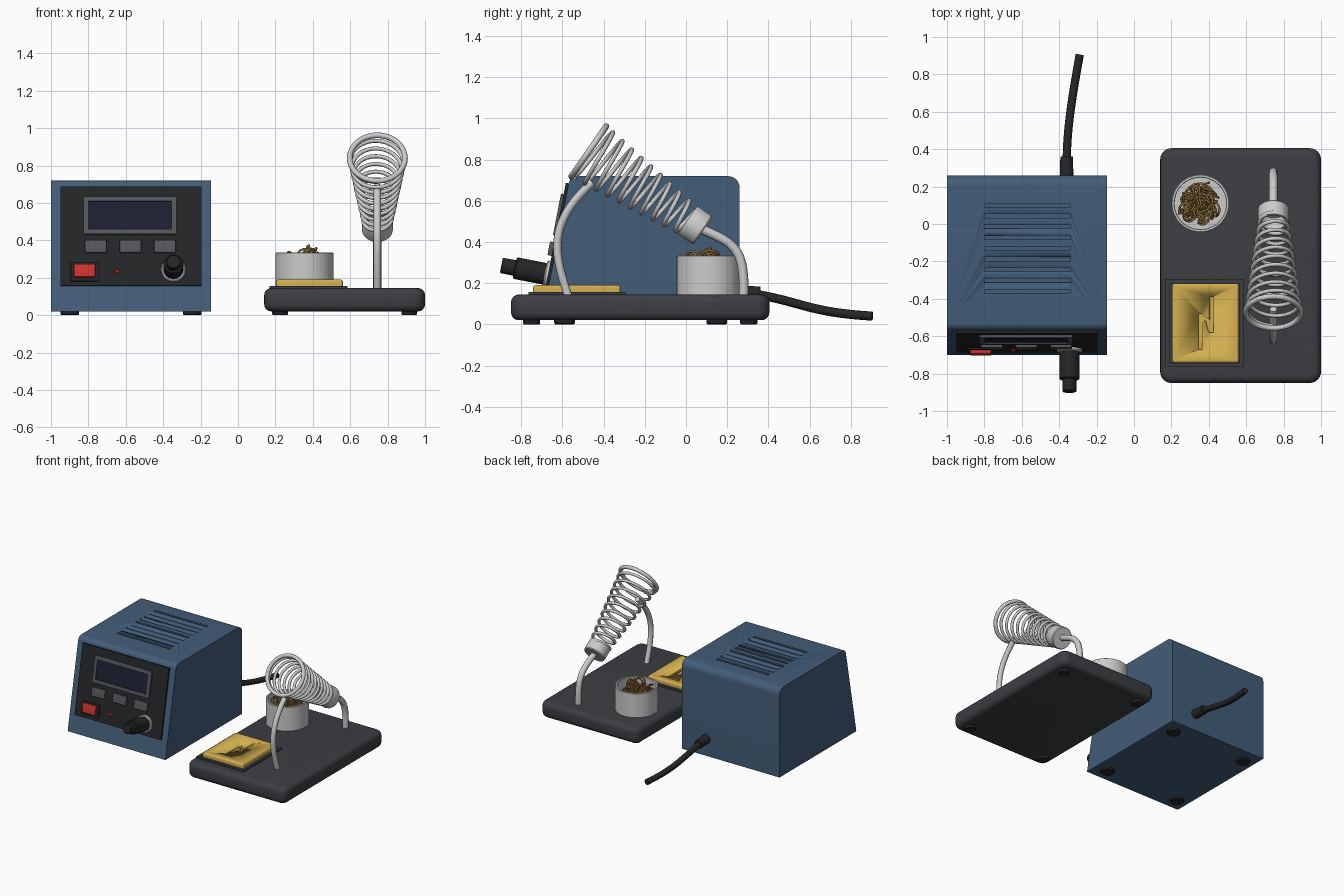
import bpy, bmesh, math, random
from mathutils import Matrix, Vector

if "Cube" in bpy.data.objects:
    bpy.data.objects.remove(bpy.data.objects["Cube"])

random.seed(4)

def material(name, r, g, b):
    m = bpy.data.materials.new(name)
    m.diffuse_color = (r, g, b, 1)
    m.use_nodes = True
    m.node_tree.nodes["Principled BSDF"].inputs["Base Color"].default_value = m.diffuse_color
    return m

BLUE = material("blue_shell", 0.055, 0.11, 0.19)
BLACK = material("black_plastic", 0.018, 0.019, 0.021)
DARK = material("charcoal", 0.045, 0.048, 0.054)
GREY = material("mid_grey", 0.09, 0.095, 0.105)
GLASS = material("screen_glass", 0.012, 0.014, 0.03)
RED = material("red", 0.6, 0.035, 0.03)
YELLOW = material("sponge_yellow", 0.65, 0.43, 0.08)
BRASS = material("brass", 0.3, 0.18, 0.05)
STEEL = material("steel", 0.62, 0.62, 0.63)

def finish(bm, name, mat, matrix=Matrix()):
    bmesh.ops.recalc_face_normals(bm, faces=bm.faces)
    me = bpy.data.meshes.new(name)
    bm.to_mesh(me)
    bm.free()
    me.shade_smooth()
    me.set_sharp_from_angle(angle=math.radians(35))
    me.materials.append(mat)
    ob = bpy.data.objects.new(name, me)
    ob.matrix_world = matrix
    bpy.context.collection.objects.link(ob)
    return ob

def box(name, size, mat, matrix, bevel=0.0, corner=0.0):
    """Box; corner rounds the upright edges, bevel rounds the others."""
    bm = bmesh.new()
    bmesh.ops.create_cube(bm, size=1, matrix=Matrix.Diagonal((*size, 1)))
    if corner:
        up = [e for e in bm.edges if abs(e.verts[0].co.z - e.verts[1].co.z) > 1e-4]
        bmesh.ops.bevel(bm, geom=up, offset=corner, segments=6, profile=0.5, affect='EDGES')
    if bevel:
        rim = [e for e in bm.edges if e.calc_face_angle(0) > 1.2]
        bmesh.ops.bevel(bm, geom=rim, offset=bevel, segments=4, profile=0.5, affect='EDGES')
    return finish(bm, name, mat, matrix)

def prism(name, pts, vec, mat):
    """Extrude a closed outline of 3D points along vec."""
    bm = bmesh.new()
    f = bm.faces.new([bm.verts.new(p) for p in pts])
    ext = bmesh.ops.extrude_face_region(bm, geom=[f])["geom"]
    bmesh.ops.translate(bm, vec=vec, verts=[v for v in ext if isinstance(v, bmesh.types.BMVert)])
    return finish(bm, name, mat)

def lathe(name, profile, mat, matrix, n=40):
    """Spin (radius, height) points round local z."""
    bm = bmesh.new()
    vs = [bm.verts.new((r, 0, z)) for r, z in profile]
    es = [bm.edges.new(p) for p in zip(vs, vs[1:])]
    bmesh.ops.spin(bm, geom=vs + es, cent=(0, 0, 0), axis=(0, 0, 1), angle=math.tau, steps=n)
    bmesh.ops.remove_doubles(bm, verts=bm.verts, dist=1e-5)
    return finish(bm, name, mat, matrix)

def tube(name, paths, radius, mat, kind='NURBS', cyclic=False):
    cu = bpy.data.curves.new(name, 'CURVE')
    cu.dimensions = '3D'
    cu.bevel_depth, cu.bevel_resolution, cu.use_fill_caps = radius, 2, True
    for pts in paths:
        s = cu.splines.new(kind)
        s.points.add(len(pts) - 1)
        for p, co in zip(s.points, pts):
            p.co = (*co, 1)
        s.use_cyclic_u = cyclic
        s.use_smooth = True
        if kind == 'NURBS':
            s.order_u, s.use_endpoint_u, s.resolution_u = 4, True, 5
    cu.materials.append(mat)
    ob = bpy.data.objects.new(name, cu)
    bpy.context.collection.objects.link(ob)
    return ob

def cut(ob, cutter):
    mod = ob.modifiers.new("cut", 'BOOLEAN')
    mod.operation, mod.object, mod.solver = 'DIFFERENCE', cutter, 'EXACT'
    bpy.context.view_layer.objects.active = ob
    bpy.ops.object.modifier_apply(modifier="cut")
    bpy.data.objects.remove(cutter)

def arc(cy, cz, r, a0, a1, n=7):
    return [(cy + r * math.cos(math.radians(a0 + (a1 - a0) * i / n)),
             cz + r * math.sin(math.radians(a0 + (a1 - a0) * i / n))) for i in range(n + 1)]

T = Matrix.Translation

# Station shell: side profile pushed across x
outline = [(-0.70, 0.02), (0.26, 0.02)] + arc(0.205, 0.665, 0.055, 0, 90) + arc(-0.53, 0.68, 0.04, 90, 169)
shell = prism("station_shell", [(-1.0, y, z) for y, z in outline], (0.855, 0, 0), BLUE)

# Vent slots in the roof
for i in range(9):
    cut(shell, box("vent_cutter", (0.46, 0.02, 0.04), BLUE, T((-0.57, 0.10 - 0.0575 * i, 0.72))))

# Front controls sit in the plane of the sloping face
SLOPE = math.atan2(0.13, 0.67)
def on_panel(x, z, out=0.0):
    y = -0.70 + (z - 0.02) * math.tan(SLOPE)
    return T((x, y, z)) @ Matrix.Rotation(-SLOPE, 4, 'X') @ T((0, -out, 0))

def panel_box(name, x0, x1, z0, z1, inner, outer, mat, bevel=0.0):
    return box(name, (x1 - x0, outer - inner, (z1 - z0) / math.cos(SLOPE)), mat,
               on_panel((x0 + x1) / 2, (z0 + z1) / 2, (inner + outer) / 2), bevel)

panel_box("front_panel", -0.95, -0.195, 0.155, 0.685, -0.01, 0.013, BLACK)
for name, x0, x1, z0, z1 in [("screen_bezel_top", -0.825, -0.33, 0.605, 0.63),
                             ("screen_bezel_bottom", -0.825, -0.33, 0.43, 0.455),
                             ("screen_bezel_left", -0.825, -0.80, 0.455, 0.605),
                             ("screen_bezel_right", -0.355, -0.33, 0.455, 0.605)]:
    panel_box(name, x0, x1, z0, z1, 0.0, 0.026, GREY)
panel_box("screen", -0.80, -0.355, 0.455, 0.605, 0.0, 0.018, GLASS)
for i in range(3):
    x = -0.76 + 0.185 * i
    panel_box(f"button_{i + 1}", x - 0.058, x + 0.058, 0.33, 0.397, 0.0, 0.034, GREY, 0.006)
panel_box("switch_frame", -0.895, -0.742, 0.178, 0.278, 0.0, 0.022, BLACK, 0.004)
panel_box("power_switch", -0.877, -0.763, 0.198, 0.268, 0.0, 0.04, RED, 0.006)

face_out = Matrix.Rotation(math.pi / 2, 4, 'X')
lathe("indicator_light", [(0, 0), (0.013, 0), (0.013, 0.017), (0.008, 0.024), (0, 0.026)], RED,
      on_panel(-0.645, 0.23) @ face_out, 16)
lathe("socket_ring", [(0, 0), (0.066, 0), (0.066, 0.024), (0.06, 0.03), (0, 0.03)], STEEL,
      on_panel(-0.345, 0.24) @ face_out)
lathe("socket_plug", [(0, 0.02), (0.053, 0.02), (0.053, 0.172), (0.047, 0.178), (0.038, 0.178),
                      (0.038, 0.24), (0.034, 0.244), (0, 0.244)], BLACK,
      on_panel(-0.345, 0.24) @ face_out)

# Mains lead at the back
lathe("strain_relief", [(0, -0.01), (0.036, -0.01), (0.034, 0.1), (0, 0.1)], BLACK,
      T((-0.36, 0.26, 0.155)) @ Matrix.Rotation(-math.pi / 2 - 0.06, 4, 'X'), 24)
tube("mains_lead", [[(-0.36, 0.30, 0.152), (-0.36, 0.42, 0.135), (-0.345, 0.58, 0.085),
                     (-0.32, 0.74, 0.05), (-0.29, 0.905, 0.04)]], 0.022, BLACK)

# Feet of both units
def feet(name, xs, ys, r):
    for x in xs:
        for y in ys:
            lathe(name, [(0, 0), (r * 0.9, 0), (r, 0.006), (r, 0.03), (0, 0.03)], BLACK, T((x, y, 0)), 24)
feet("station_foot", (-0.90, -0.245), (-0.59, 0.15), 0.05)
feet("stand_foot", (0.225, 0.915), (-0.75, 0.305), 0.042)

# Stand base and sponge tray
box("stand_base", (0.86, 1.255, 0.125), DARK, T((0.57, -0.2225, 0.0825)), 0.038, 0.06)
for s in (-1, 1):
    box("tray_rim_side", (0.022, 0.47, 0.02), DARK, T((0.3775 + s * 0.197, -0.53, 0.147)))
    box("tray_rim_end", (0.372, 0.022, 0.02), DARK, T((0.3775, -0.53 + s * 0.224, 0.147)))
sponge = box("sponge", (0.357, 0.425, 0.055), YELLOW, T((0.3825, -0.53, 0.1625)), 0.012, 0.015)
slit = [(.345, -.67), (.363, -.67), (.363, -.53), (.383, -.515), (.40, -.58), (.425, -.58),
        (.425, -.39), (.405, -.39), (.405, -.51), (.385, -.5), (.363, -.48), (.345, -.48)]
cut(sponge, prism("slit_cutter", [(x, y, 0.16) for x, y in slit], (0, 0, 0.1), YELLOW))

# Tin with brass wool
lathe("wool_tin", [(0, 0), (0.155, 0), (0.155, 0.187), (0.151, 0.19), (0.141, 0.19), (0.138, 0.186),
                   (0.138, 0.06), (0, 0.06)], STEEL, T((0.355, 0.11, 0.145)), 48)
curls = []
for i in range(48):
    a, d = random.uniform(0, math.tau), 0.085 * math.sqrt(random.random())
    c = Vector((0.355 + d * math.cos(a), 0.11 + d * math.sin(a), random.uniform(0.24, 0.342 - 0.2 * d)))
    u = Vector((random.gauss(0, 1), random.gauss(0, 1), random.gauss(0, 0.5))).normalized()
    v = u.orthogonal().normalized()
    r, start = random.uniform(0.025, 0.042), random.uniform(0, 6)
    curls.append([c + r * (u * math.cos(start + k * 0.8) + v * math.sin(start + k * 0.8))
                  + u.cross(v) * 0.004 * (k - 5) for k in range(11)])
tube("brass_wool", curls, 0.006, BRASS)

# Iron holder: tapering spring between mouth ring and ferrule
X = 0.745
mouth, tail = Vector((X, -0.472, 0.84)), Vector((X, 0.045, 0.482))
axis = (tail - mouth).normalized()
side = Vector((1, 0, 0))
up = side.cross(axis)
if up.z < 0:
    up = -up

def around(t, radius, angle):
    return mouth.lerp(tail, t) + radius * (up * math.cos(angle) + side * math.sin(angle))

tube("mouth_ring", [[around(0, 0.148, math.tau * i / 48) for i in range(48)]], 0.015, STEEL, 'POLY', True)
N, TURNS = 360, 9.5
tube("holder_spring", [[around(0.02 + 0.93 * i / N, 0.146 - 0.072 * i / N, math.pi + math.tau * TURNS * i / N)
                        for i in range(N + 1)]], 0.011, STEEL, 'POLY')
lathe("ferrule", [(0.066, -0.045), (0.08, -0.045), (0.083, -0.04), (0.083, 0.04), (0.078, 0.047),
                  (0, 0.047), (0, 0.03), (0.066, 0.03), (0.066, -0.045)], STEEL,
      T(tail) @ axis.to_track_quat('Z', 'Y').to_matrix().to_4x4())

# Bent rods carrying the holder
tube("front_rod", [[(X, -0.57, 0.13), (X, -0.60, 0.22), (X, -0.64, 0.36), (X, -0.605, 0.52),
                    (X, -0.53, 0.62), (X, -0.455, 0.69)]], 0.02, STEEL)
tube("rear_rod", [[(X, 0.07, 0.465), (X, 0.15, 0.43), (X, 0.245, 0.39), (X, 0.285, 0.28),
                   (X, 0.28, 0.13)]], 0.023, STEEL)
